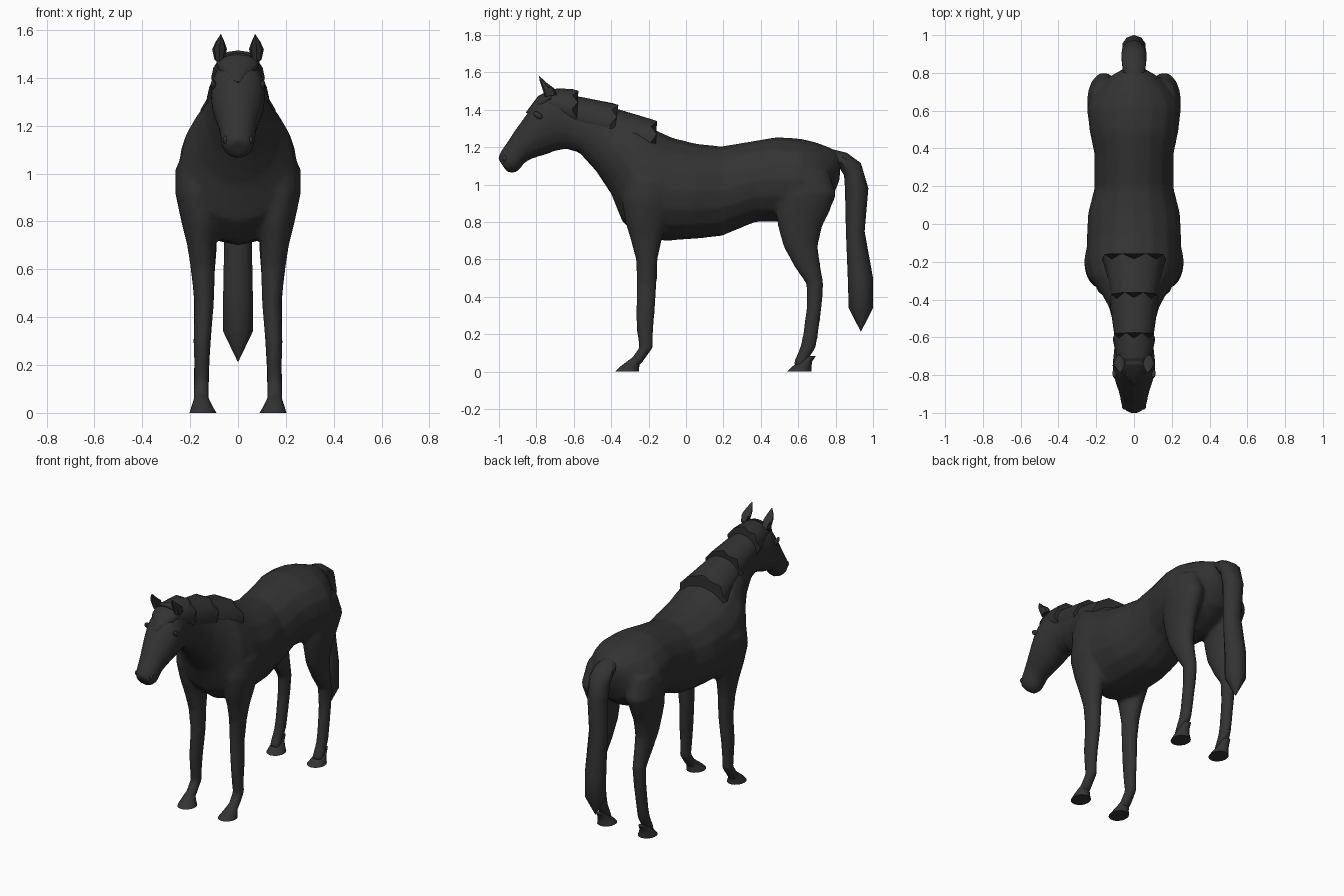
import bpy, bmesh, math
from mathutils import Vector, Matrix

coat = bpy.data.materials.new("charcoal_coat")
coat.diffuse_color = (0.033, 0.033, 0.033, 1)


def ring(a, b, w, x=0.0, n=16, zig=0.0):
    """Ellipse spanned by side points a, b (y, z) and half width w."""
    a, b = Vector((x, *a)), Vector((x, *b))
    c, u = (a + b) / 2, (a - b) / 2
    pts = []
    for i in range(n):
        t = 2 * math.pi * i / n
        p = c + u * math.cos(t) + Vector((w * math.sin(t), 0, 0))
        p.y += zig * (1 if i % 2 else -1)
        pts.append(p)
    return pts


def loft(bm, rings):
    loops = [[bm.verts.new(p) for p in r] for r in rings]
    n = len(loops[0])
    for r, s in zip(loops, loops[1:]):
        for i in range(n):
            j = (i + 1) % n
            bm.faces.new((r[i], r[j], s[j], s[i]))
    bm.faces.new(loops[0][::-1])
    bm.faces.new(loops[-1])


def finish(name, bm, angle=40, remesh=False):
    bmesh.ops.recalc_face_normals(bm, faces=bm.faces)
    me = bpy.data.meshes.new(name)
    bm.to_mesh(me)
    bm.free()
    ob = bpy.data.objects.new(name, me)
    bpy.context.collection.objects.link(ob)
    me.materials.append(coat)
    bpy.ops.object.select_all(action='DESELECT')
    ob.select_set(True)
    bpy.context.view_layer.objects.active = ob
    if remesh:
        m = ob.modifiers.new("fuse", 'REMESH')
        m.mode, m.voxel_size = 'VOXEL', 0.013
        m = ob.modifiers.new("blend", 'SMOOTH')
        m.factor, m.iterations = 0.5, 5
        m = ob.modifiers.new("reduce", 'DECIMATE')
        m.ratio = 0.25
        for m in list(ob.modifiers):
            bpy.ops.object.modifier_apply(modifier=m.name)
    bpy.ops.object.shade_smooth_by_angle(angle=math.radians(angle))
    return ob


def part(name, rows, n=16, angle=40):
    bm = bmesh.new()
    loft(bm, [ring(*r, n=n) for r in rows])
    return finish(name, bm, angle)


# Torso, neck and head: top point, bottom point, half width
trunk = [
    ((.83, 1.16), (.82, 1.02), .05), ((.79, 1.19), (.77, .90), .13),
    ((.70, 1.225), (.69, .84), .21), ((.62, 1.245), (.60, .80), .25),
    ((.49, 1.255), (.49, .80), .235), ((.37, 1.235), (.37, .80), .21),
    ((.19, 1.205), (.19, .725), .21), ((.05, 1.22), (.05, .71), .245),
    ((-.07, 1.25), (-.10, .70), .25), ((-.16, 1.29), (-.24, .71), .255),
    ((-.24, 1.33), (-.34, .80), .235), ((-.31, 1.36), (-.40, .95), .18),
    ((-.39, 1.40), (-.48, 1.07), .135), ((-.48, 1.43), (-.57, 1.17), .11),
    ((-.57, 1.46), (-.64, 1.19), .10), ((-.66, 1.50), (-.70, 1.18), .107),
    ((-.74, 1.50), (-.75, 1.16), .115), ((-.79, 1.465), (-.79, 1.15), .112),
    ((-.85, 1.38), (-.83, 1.135), .098), ((-.915, 1.29), (-.865, 1.115), .08),
    ((-.96, 1.22), (-.89, 1.08), .073), ((-.99, 1.18), (-.91, 1.065), .068),
    ((-1.006, 1.14), (-.955, 1.065), .048),
]
# Legs: height, front y, back y, inner x, outer x
fore = [
    (1.12, -.28, -.12, .10, .20), (1.02, -.33, -.06, .08, .263),
    (.92, -.345, -.07, .08, .263), (.80, -.325, -.10, .08, .238),
    (.70, -.295, -.13, .093, .213), (.60, -.268, -.152, .095, .198),
    (.46, -.263, -.157, .10, .182), (.30, -.268, -.168, .113, .187),
    (.20, -.262, -.175, .12, .183), (.13, -.25, -.175, .12, .185),
    (.06, -.30, -.225, .12, .187), (.03, -.33, -.25, .115, .187),
]
hind = [
    (1.08, .50, .76, .08, .23), (.95, .49, .805, .07, .25),
    (.85, .48, .765, .08, .235), (.78, .49, .73, .085, .222),
    (.67, .52, .705, .09, .207), (.56, .58, .72, .098, .193),
    (.47, .643, .735, .105, .185), (.35, .645, .727, .112, .185),
    (.20, .625, .707, .118, .184), (.13, .61, .695, .12, .185),
    (.06, .58, .65, .12, .187), (.03, .57, .64, .115, .187),
]


def leg_rings(rows, side):
    return [ring((y0, z), (y1, z), (x1 - x0) / 2, side * (x0 + x1) / 2)
            for z, y0, y1, x0, x1 in rows]


# Body fused with the four legs
bm = bmesh.new()
loft(bm, [ring(*r) for r in trunk])
for side in (-1, 1):
    loft(bm, leg_rings(fore, side))
    loft(bm, leg_rings(hind, side))
finish("body", bm, 60, remesh=True)

# Hooves
for label, y in (("front", -.38), ("hind", .54)):
    for side, s in ((-1, "right"), (1, "left")):
        bm = bmesh.new()
        loft(bm, leg_rings([(.085, y + .105, y + .155, .13, .175),
                            (.055, y + .065, y + .135, .12, .185),
                            (.025, y + .025, y + .13, .105, .195),
                            (0, y, y + .13, .09, .203)], side))
        finish(f"{label}_hoof_{s}", bm)

# Tail
part("tail", [
    ((.74, 1.20), (.74, 1.12), .04), ((.80, 1.185), (.79, 1.10), .06),
    ((.86, 1.17), (.82, 1.09), .065), ((.935, 1.115), (.845, 1.05), .07),
    ((.975, .98), (.85, .98), .065), ((.955, .75), (.855, .75), .06),
    ((1.0, .50), (.865, .50), .065), ((1.0, .34), (.87, .34), .065),
    ((.936, .215), (.934, .215), .002)], n=10, angle=45)

# Mane: three overlapping tufts, each with a jagged rear edge
tufts = [
    [((-.745, 1.505), (-.74, 1.38), .085), ((-.68, 1.515), (-.66, 1.32), .10),
     ((-.59, 1.51), (-.60, 1.29), .112)],
    [((-.62, 1.48), (-.64, 1.30), .098), ((-.375, 1.435), (-.41, 1.20), .13)],
    [((-.42, 1.42), (-.42, 1.20), .115), ((-.17, 1.35), (-.18, 1.09), .168)],
]
for k, rows in enumerate(tufts):
    bm = bmesh.new()
    loft(bm, [ring(*r, zig=.015 if i == len(rows) - 1 else 0)
              for i, r in enumerate(rows)])
    finish(f"mane_tuft_{k + 1}", bm)

# Forelock
part("forelock", [
    ((-.71, 1.515), (-.73, 1.42), .09), ((-.79, 1.475), (-.76, 1.40), .08),
    ((-.857, 1.385), (-.83, 1.375), .006)], n=12)

# Ears, eyes and nostrils
for side, s in ((-1, "right"), (1, "left")):
    part(f"ear_{s}", [
        ((-.755, 1.47), (-.69, 1.48), .02, side * .078),
        ((-.772, 1.525), (-.705, 1.515), .031, side * .077),
        ((-.782, 1.555), (-.745, 1.545), .019, side * .075),
        ((-.787, 1.582), (-.784, 1.58), .002, side * .072)], n=8)
    for name, loc, size, tilt in (
            ("eye", (.103, -.79, 1.37), (.012, .030, .016), -.6),
            ("nostril", (.052, -.968, 1.14), (.012, .014, .018), .3)):
        bm = bmesh.new()
        mat = (Matrix.Translation((side * loc[0], loc[1], loc[2]))
               @ Matrix.Rotation(tilt, 4, 'X') @ Matrix.Diagonal((*size, 1)))
        bmesh.ops.create_uvsphere(bm, u_segments=10, v_segments=6, radius=1, matrix=mat)
        finish(f"{name}_{s}", bm, 60)
